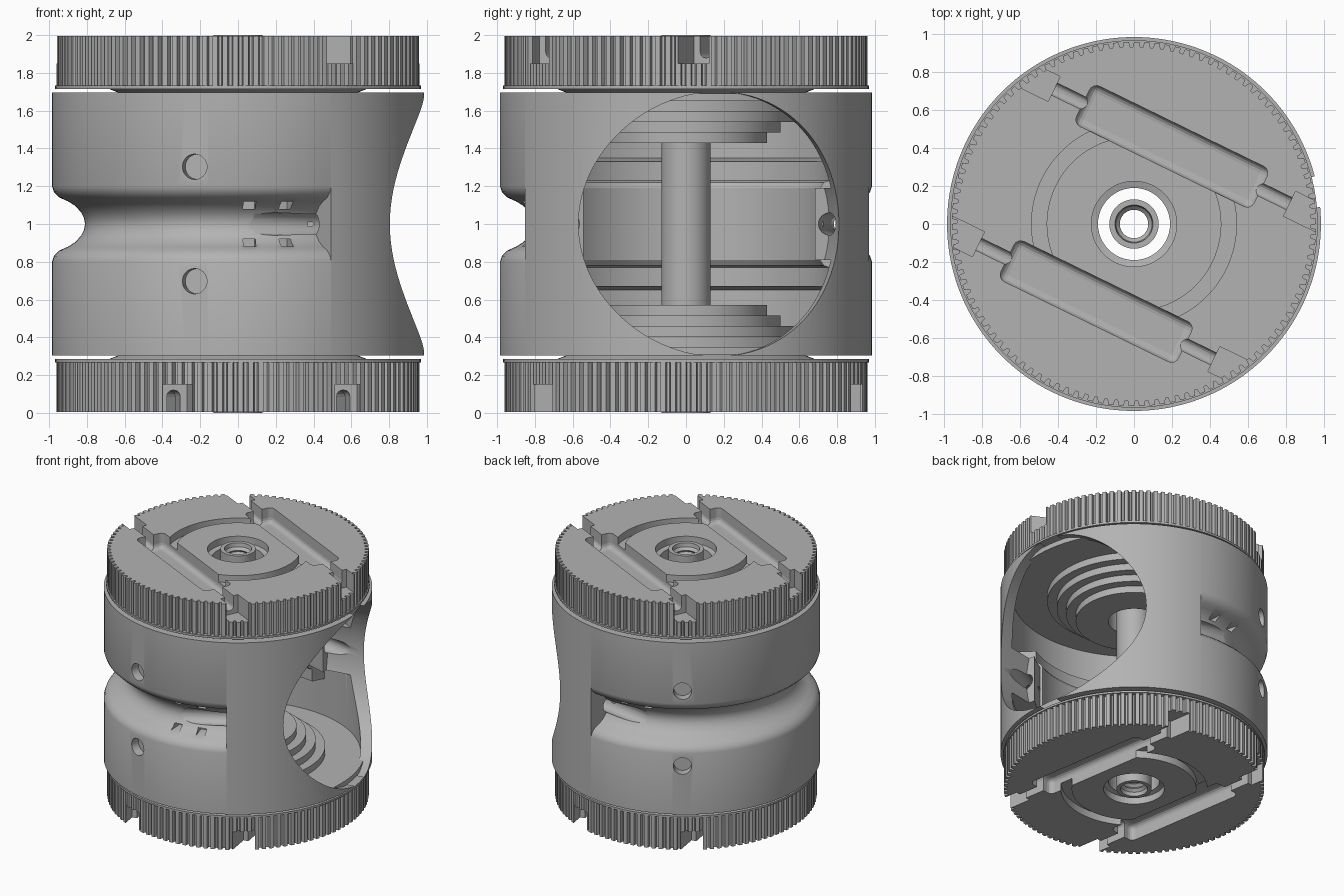
import bpy, bmesh
from math import pi, sin, cos, radians
from mathutils import Matrix, Vector

if "Cube" in bpy.data.objects:
    bpy.data.objects.remove(bpy.data.objects["Cube"])

grey = bpy.data.materials.new("matte_grey")
grey.use_nodes = True
GREY = (0.45, 0.45, 0.45, 1)
grey.diffuse_color = GREY
grey.node_tree.nodes["Principled BSDF"].inputs["Base Color"].default_value = GREY

AXIS = 10        # heading of the side opening, in degrees
R = 0.985        # housing radius


def make(name, bm):
    bmesh.ops.recalc_face_normals(bm, faces=bm.faces)
    mesh = bpy.data.meshes.new(name)
    bm.to_mesh(mesh)
    bm.free()
    mesh.materials.append(grey)
    obj = bpy.data.objects.new(name, mesh)
    bpy.context.collection.objects.link(obj)
    return obj


def lathe(name, profile, start=0, end=360, steps=128):
    """Turn a closed (radius, z) profile about z, capping partial turns."""
    bm = bmesh.new()
    full = end - start == 360
    rings = []
    for i in range(steps if full else steps + 1):
        a = radians(start + (end - start) * i / steps)
        rings.append([bm.verts.new((r * cos(a), r * sin(a), z)) for r, z in profile])
    n = len(profile)
    for i in range(steps):
        p, q = rings[i], rings[(i + 1) % len(rings)]
        for j in range(n):
            k = (j + 1) % n
            bm.faces.new((p[j], p[k], q[k], q[j]))
    if not full:
        bm.faces.new(rings[0])
        bm.faces.new(rings[-1])
    return make(name, bm)


def box(size, place, round_off=0):
    bm = bmesh.new()
    bmesh.ops.create_cube(bm, size=1, matrix=Matrix.Diagonal((*size, 1)))
    if round_off:
        bmesh.ops.bevel(bm, geom=bm.edges[:], offset=round_off, segments=4,
                        profile=0.5, affect='EDGES')
    bm.transform(place)
    return make("cutter", bm)


def rod(radius, a, b, sides=32):
    a, b = Vector(a), Vector(b)
    bm = bmesh.new()
    turn = (b - a).to_track_quat('Z', 'Y').to_matrix().to_4x4()
    bmesh.ops.create_cone(bm, cap_ends=True, segments=sides, radius1=radius,
                          radius2=radius, depth=(b - a).length,
                          matrix=Matrix.Translation((a + b) / 2) @ turn)
    return make("cutter", bm)


def carve(obj, cutters):
    for c in cutters:
        c.hide_render = True
        mod = obj.modifiers.new("carve", 'BOOLEAN')
        mod.operation, mod.solver, mod.object = 'DIFFERENCE', 'EXACT', c
    graph = bpy.context.evaluated_depsgraph_get()
    graph.update()
    mesh = bpy.data.meshes.new_from_object(obj.evaluated_get(graph))
    obj.modifiers.clear()
    obj.data = mesh


def discard(cutters):
    for c in cutters:
        bpy.data.objects.remove(c)


def spin(angle):
    return Matrix.Rotation(radians(angle), 4, 'Z')


def polar(angle, r, z):
    return Vector((r * cos(radians(angle)), r * sin(radians(angle)), z))


def flip(points):
    return [(r, 2 - z) for r, z in reversed(points)]


# Housing: grooved wall around the back, plain wall around the opening
TOP = 1.695
groove = [(R, 1.20), (0.975, 1.17), (0.945, 1.14), (0.90, 1.12), (0.86, 1.095),
          (0.83, 1.06), (0.815, 1.03)]
bulge = [(0.72, 1.19), (0.74, 1.22), (0.77, 1.23), (0.77, 1.33), (0.9, 1.35)]
grooved_wall = lathe("grooved_wall", [(R, TOP)] + groove + [(0.81, 1)] + flip(groove)
                     + [(R, 2 - TOP), (0.9, 2 - TOP)] + flip(bulge) + bulge + [(0.9, TOP)],
                     AXIS + 70, AXIS + 290, 90)
open_wall = lathe("open_wall", [(R, TOP), (R, 2 - TOP), (0.9, 2 - TOP), (0.9, TOP)],
                  AXIS - 70, AXIS + 70, 60)
blocks = [lathe("guide_block", [(0.91, 1.19), (0.91, 0.81), (0.74, 0.81), (0.74, 1.19)],
                AXIS + a, AXIS + a + 24, 12) for a in (-70, 46)]

# Round side opening
mouth = rod(0.70, polar(AXIS, 0.4, 1), polar(AXIS, 1.3, 1), 96)

# Tangential line holes, pin holes and small windows, mirrored about the opening
tunnels, pits = [], []
for s in (-1, 1):
    tunnels.append(rod(0.06, polar(AXIS + s * 98, 0.90, 1), polar(AXIS + s * 43, 0.90, 1)))
    for z in (0.697, 1.303):
        a = AXIS + s * 113.5
        pits.append(rod(0.067, polar(a, 0.915, z), polar(a, 1.1, z)))
    for turn in (83, 96):
        for z in (0.9, 1.1):
            a = AXIS + s * turn
            pits.append(box((0.16, 0.065, 0.04), Matrix.Translation(polar(a, 0.86, z)) @ spin(a)))
carve(grooved_wall, pits + tunnels)
carve(open_wall, [mouth] + tunnels)
for b in blocks:
    carve(b, [mouth] + tunnels)
discard(pits + tunnels + [mouth])

# Stepped end plates with the necks that carry the caps
steps = [(0.19, 1.43)]
for i in range(4):
    r, z = 0.43 + 0.07 * i, 1.43 + 0.055 * i
    steps += [(r, z), (r, z + 0.055)]
steps += [(0.93, 1.65), (0.93, 1.69), (0.62, 1.69), (0.70, 1.722), (0.19, 1.722)]
plates = [lathe("upper_stepped_plate", steps), lathe("lower_stepped_plate", flip(steps))]

# Central threaded tube
thread = [(0.075 if i % 2 else 0.095, 1.97 - 0.02 * i) for i in range(15)]
tube = lathe("central_tube", [(0.13, 0), (0.13, 2), (0.1, 2)] + thread
             + flip(thread) + [(0.1, 0)], steps=48)


# Knurled caps with paired slots, cable channels and a ring groove
def knurled_cap(name, angle, lower):
    teeth, low, high = 110, 1.72, 1.995
    bm = bmesh.new()
    ring = []
    for i in range(teeth):
        for part, r in ((0, 0.96), (0.5, 0.96), (0.62, 0.932), (0.88, 0.932)):
            ring.append(bm.verts.new(polar((i + part) * 360 / teeth, r, low)))
    face = bm.faces.new(ring)
    out = bmesh.ops.extrude_face_region(bm, geom=[face])
    bmesh.ops.translate(bm, vec=(0, 0, high - low),
                        verts=[v for v in out["geom"] if isinstance(v, bmesh.types.BMVert)])
    cap = make(name, bm)

    def place(u, v, z):
        return spin(angle) @ Matrix.Translation((u, v, z))

    cutters = [lathe("cutter", [(0, 1.6), (0.19, 1.6), (0.19, 1.93), (0.225, 1.94),
                                (0.225, 2.1), (0, 2.1)], steps=48)]
    # the axis points of that profile collapse, so merge them
    bm = bmesh.new()
    bm.from_mesh(cutters[0].data)
    bmesh.ops.remove_doubles(bm, verts=bm.verts, dist=1e-5)
    bmesh.ops.dissolve_degenerate(bm, edges=bm.edges, dist=1e-5)
    bm.to_mesh(cutters[0].data)
    bm.free()
    for s in (-1, 1):
        v = s * 0.455
        cutters.append(box((1.04, 0.235, 0.4), place(0, v, 2.075), 0.04))
        cutters.append(box((1.5, 0.07, 0.4), place(0, v, 2.08), 0.03))
        for t in (-1, 1):
            cutters.append(box((0.4, 0.145, 0.3), place(t * 0.89, v, 2.0)))
        mid = angle + 90 + s * 90
        cutters.append(lathe("cutter", [(0.46, 1.935), (0.54, 1.935), (0.54, 2.1), (0.46, 2.1)],
                             mid - 48, mid + 48, 32))
    carve(cap, cutters)
    discard(cutters)
    flange = lathe(name + "_flange", [(0.9, 1.716), (0.968, 1.716), (0.968, 1.732), (0.9, 1.732)])
    if lower:
        for o in (cap, flange):
            o.data.transform(Matrix.Translation((0, 0, 2)) @ Matrix.Rotation(pi, 4, 'X'))


knurled_cap("upper_cap", -26, False)
knurled_cap("lower_cap", 81, True)

# Smooth the turned parts while keeping crisp edges
bpy.ops.object.select_all(action='DESELECT')
for o in [grooved_wall, open_wall, tube] + plates + blocks:
    o.select_set(True)
bpy.context.view_layer.objects.active = grooved_wall
bpy.ops.object.shade_smooth_by_angle(angle=radians(30))
